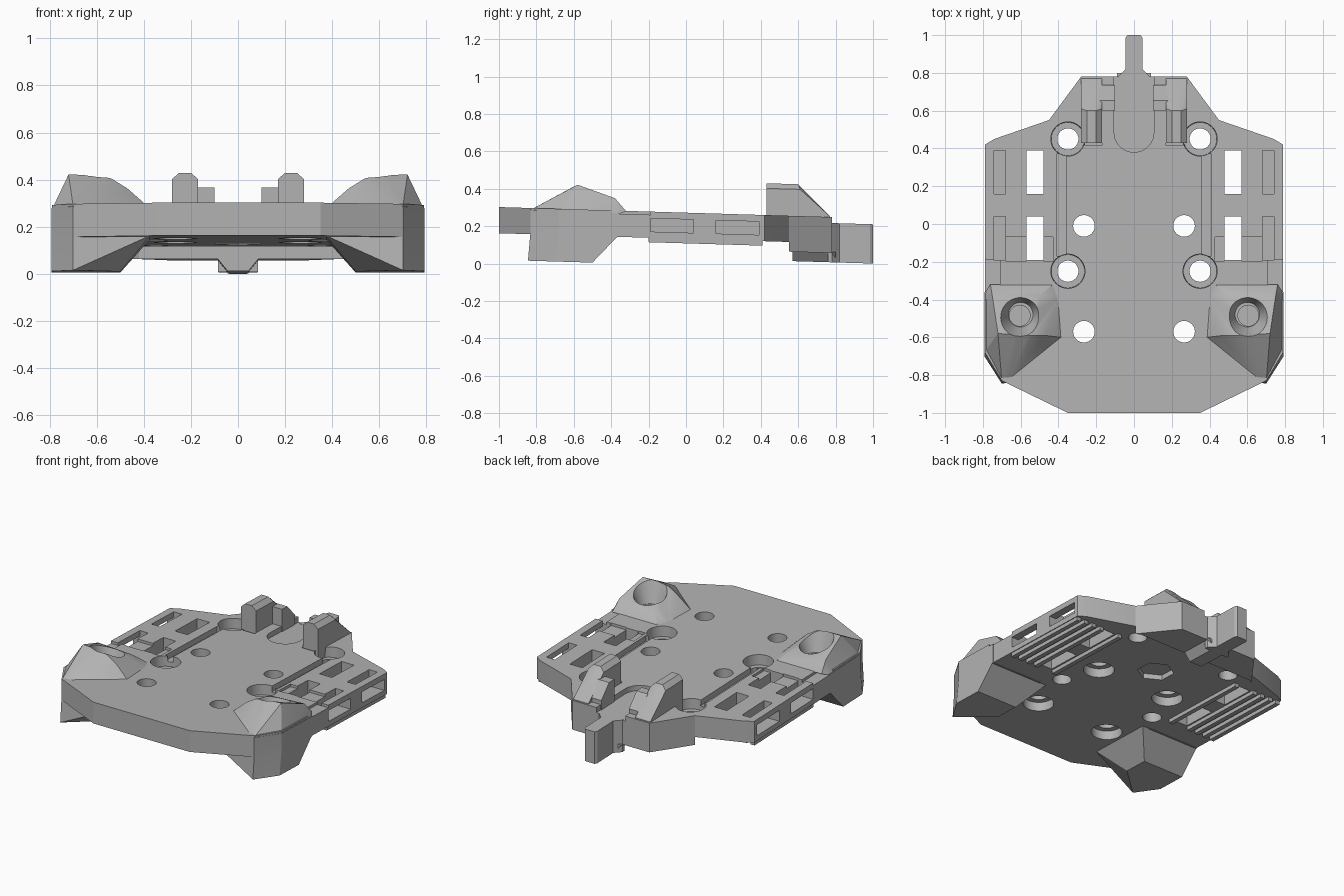
import bpy, bmesh, math
from mathutils import Matrix, Vector

if "Cube" in bpy.data.objects:
    bpy.data.objects.remove(bpy.data.objects["Cube"])

TILT = 0.03          # the whole part leans down slightly toward the back
TOP, BASE = 0.272, 0.132

grey = bpy.data.materials.new("plain grey")
grey.use_nodes = True
grey.diffuse_color = (0.45, 0.45, 0.45, 1)
grey.node_tree.nodes["Principled BSDF"].inputs["Base Color"].default_value = (0.45, 0.45, 0.45, 1)


def make(name, bm):
    bmesh.ops.recalc_face_normals(bm, faces=bm.faces)
    mesh = bpy.data.meshes.new(name)
    bm.to_mesh(mesh)
    bm.free()
    mesh.materials.append(grey)
    ob = bpy.data.objects.new(name, mesh)
    bpy.context.collection.objects.link(ob)
    return ob


def prism(name, outline, low, high, axis="z"):
    """Extrude a 2D outline: (x, y) along z, or (y, z) along x."""
    place = (lambda p, h: (p[0], p[1], h)) if axis == "z" else (lambda p, h: (h, p[0], p[1]))
    bm = bmesh.new()
    face = bm.faces.new([bm.verts.new(place(p, low)) for p in outline])
    out = bmesh.ops.extrude_face_region(bm, geom=[face])
    step = Vector(place((0, 0), high - low))
    bmesh.ops.translate(bm, vec=step, verts=[g for g in out["geom"] if isinstance(g, bmesh.types.BMVert)])
    return make(name, bm)


def box(name, x, y, z):
    return prism(name, [(x[0], y[0]), (x[1], y[0]), (x[1], y[1]), (x[0], y[1])], *z)


def cone(name, x, y, z, r_low, r_high, sides=40):
    bm = bmesh.new()
    bmesh.ops.create_cone(bm, cap_ends=True, segments=sides, radius1=r_low, radius2=r_high,
                          depth=z[1] - z[0], matrix=Matrix.Translation((x, y, sum(z) / 2)))
    return make(name, bm)


def hull(name, points):
    bm = bmesh.new()
    for p in points:
        bm.verts.new(p)
    res = bmesh.ops.convex_hull(bm, input=bm.verts)
    loose = {g for g in res["geom_interior"] + res["geom_unused"] if isinstance(g, bmesh.types.BMVert)}
    bmesh.ops.delete(bm, geom=list(loose), context="VERTS")
    bmesh.ops.dissolve_limit(bm, angle_limit=0.02, verts=bm.verts, edges=bm.edges)
    return make(name, bm)


def combine(target, others, operation):
    bpy.context.view_layer.objects.active = target
    for other in others:
        mod = target.modifiers.new("combine", "BOOLEAN")
        mod.operation, mod.solver, mod.object = operation, "EXACT", other
        bpy.ops.object.modifier_apply(modifier=mod.name)


def mirrored(points):
    return points + [(-x, y) for x, y in reversed(points)]


SIDES = ((1, "left"), (-1, "right"))


def span(s, a, b):
    return tuple(sorted((s * a, s * b)))


# Main plate and the deeper wedge at the back
plate = prism("base_plate", mirrored([(0.35, -1), (0.70, -0.83), (0.79, -0.68), (0.79, 0.42),
                                      (0.74, 0.45), (0.45, 0.55), (0.28, 0.78)]), BASE, TOP)
wedge = prism("rear_wedge", mirrored([(0.42, 0.565), (0.45, 0.55), (0.28, 0.78)]), 0.08, 0.2)
combine(plate, [wedge], "UNION")
bpy.data.objects.remove(wedge)

# Tail fin with its flared root, and the keel under the wedge
parts = [plate]
parts.append(prism("tail_fin", mirrored([(0.085, 0.76), (0.085, 0.78), (0.045, 0.82), (0.045, 0.985),
                                         (0.035, 1.0)]), 0.03, 0.24))
parts.append(hull("keel", [(s * x, y, z) for s in (1, -1) for y in (0.57, 0.80)
                           for x, z in ((0.045, 0.03), (0.09, 0.085))]))

cuts, foot_cuts = [], {}
for s, side in SIDES:
    # Corner foot below the plate and angular screw boss above it
    lower = [(0.50, -0.66, -0.01), (0.70, -0.845, -0.01), (0.792, -0.70, -0.01), (0.792, -0.50, -0.01),
             (0.50, -0.50, -0.01), (0.37, -0.80, 0.14), (0.70, -0.832, 0.14), (0.792, -0.68, 0.14),
             (0.792, -0.36, 0.14), (0.37, -0.36, 0.14)]
    wall = [(x, y, z) for x, y in ((0.42, -0.6), (0.68, -0.832), (0.70, -0.832), (0.792, -0.68),
                                   (0.792, -0.36), (0.42, -0.36)) for z in (0.13, 0.26)]
    upper = [(0.39, -0.38, 0.26), (0.385, -0.60, 0.27), (0.66, -0.832, 0.26), (0.70, -0.832, 0.262),
             (0.792, -0.68, 0.25), (0.792, -0.37, 0.25), (0.76, -0.32, 0.27), (0.43, -0.32, 0.27),
             (0.47, -0.59, 0.345), (0.54, -0.59, 0.388), (0.62, -0.585, 0.402), (0.72, -0.58, 0.404),
             (0.75, -0.38, 0.338), (0.50, -0.38, 0.325)]
    foot = hull(side + "_foot", [(s * x, y, z) for x, y, z in lower])
    boss = hull(side + "_screw_boss", [(s * x, y, z) for x, y, z in upper])
    block = hull(side + "_corner_block", [(s * x, y, z) for x, y, z in wall])
    combine(foot, [block, boss], "UNION")
    bpy.data.objects.remove(block)
    bpy.data.objects.remove(boss)
    parts.append(foot)

    # Countersunk blind screw hole
    foot_cuts[foot] = [cone("cut", s * 0.60, -0.48, (0.27, 0.47), 0.065, 0.145),
                       cone("cut", s * 0.605, -0.485, (0.10, 0.30), 0.055, 0.055)]

    # Rear tower with sloping back and its lower inner step
    tower = hull(side + "_tower", [(s * x, y, z) for x, y, z in (
        (0.17, 0.43, 0.2), (0.28, 0.43, 0.2), (0.17, 0.43, 0.415), (0.28, 0.43, 0.415),
        (0.20, 0.43, 0.442), (0.25, 0.43, 0.442), (0.20, 0.60, 0.442), (0.25, 0.60, 0.442),
        (0.17, 0.61, 0.415), (0.28, 0.61, 0.415), (0.17, 0.77, 0.2), (0.28, 0.77, 0.2),
        (0.17, 0.77, 0.275), (0.28, 0.77, 0.275))])
    step = prism(side + "_tower_step", [(0.60, 0.2), (0.60, 0.385), (0.655, 0.385), (0.735, 0.30), (0.735, 0.2)],
                 *span(s, 0.10, 0.18), axis="x")
    parts += [tower, step]

    # Counterbored holes: from above at the edges, from below near the middle
    for y in (0.45, -0.25):
        cuts += [cone("cut", s * 0.35, y, (0.205, 0.5), 0.088, 0.1),
                 cone("cut", s * 0.35, y, (0, 0.4), 0.056, 0.056)]
    for y in (-0.01, -0.57):
        cuts += [cone("cut", s * 0.265, y, (0, 0.19), 0.092, 0.092),
                 cone("cut", s * 0.265, y, (0, 0.4), 0.057, 0.057)]

    # Rail slots: inner ones go right through, outer ones open to side windows
    for y in ((-0.19, 0.04), (0.16, 0.39)):
        cuts += [box("cut", span(s, 0.48, 0.57), y, (0, 0.4)),
                 box("cut", span(s, 0.68, 0.74), y, (0.20, 0.4)),
                 box("cut", span(s, 0.68, 0.9), y, (0.165, 0.236))]
    # Long groove, shallow ledges and relief beside the tower
    cuts += [box("cut", span(s, 0.36, 0.41), (-0.17, 0.37), (0.235, 0.4)),
             box("cut", span(s, 0.43, 0.48), (-0.195, -0.07), (0.255, 0.4)),
             box("cut", span(s, 0.57, 0.68), (-0.195, -0.07), (0.255, 0.4)),
             box("cut", span(s, 0.71, 0.9), (-0.40, -0.19), (0.255, 0.4)),
             box("cut", span(s, 0.17, 0.26), (0.415, 0.5), (0.22, 0.4))]

    # Bars running along the underside
    for i, x in enumerate((0.44, 0.58, 0.64, 0.70, 0.755)):
        parts.append(box(f"{side}_underside_bar_{i + 1}", span(s, x, x + 0.03), (-0.2, 0.41), (0.108, 0.14)))

# Round-ended tail channel and the pocket underneath
arc = [(0.105 * math.cos(a), 0.485 + 0.105 * math.sin(a)) for a in
       [math.pi + math.pi * i / 20 for i in range(21)]]
cuts.append(prism("cut", arc + [(0.105, 0.9), (-0.105, 0.9)], 0.238, 0.4))
cuts.append(cone("cut", 0, 0.2, (0.0, 0.165), 0.11, 0.11, 6))

combine(plate, cuts, "DIFFERENCE")
for foot, holes in foot_cuts.items():
    combine(foot, holes, "DIFFERENCE")
    combine(plate, holes, "DIFFERENCE")
    cuts += holes
for cutter in cuts:
    bpy.data.objects.remove(cutter)

# Lean every part and keep edges crisp
for ob in parts:
    ob.data.transform(Matrix(((1, 0, 0, 0), (0, 1, 0, 0), (0, -TILT, 1, 0), (0, 0, 0, 1))))
    ob.select_set(True)
bpy.context.view_layer.objects.active = plate
bpy.ops.object.shade_smooth_by_angle(angle=math.radians(25))
